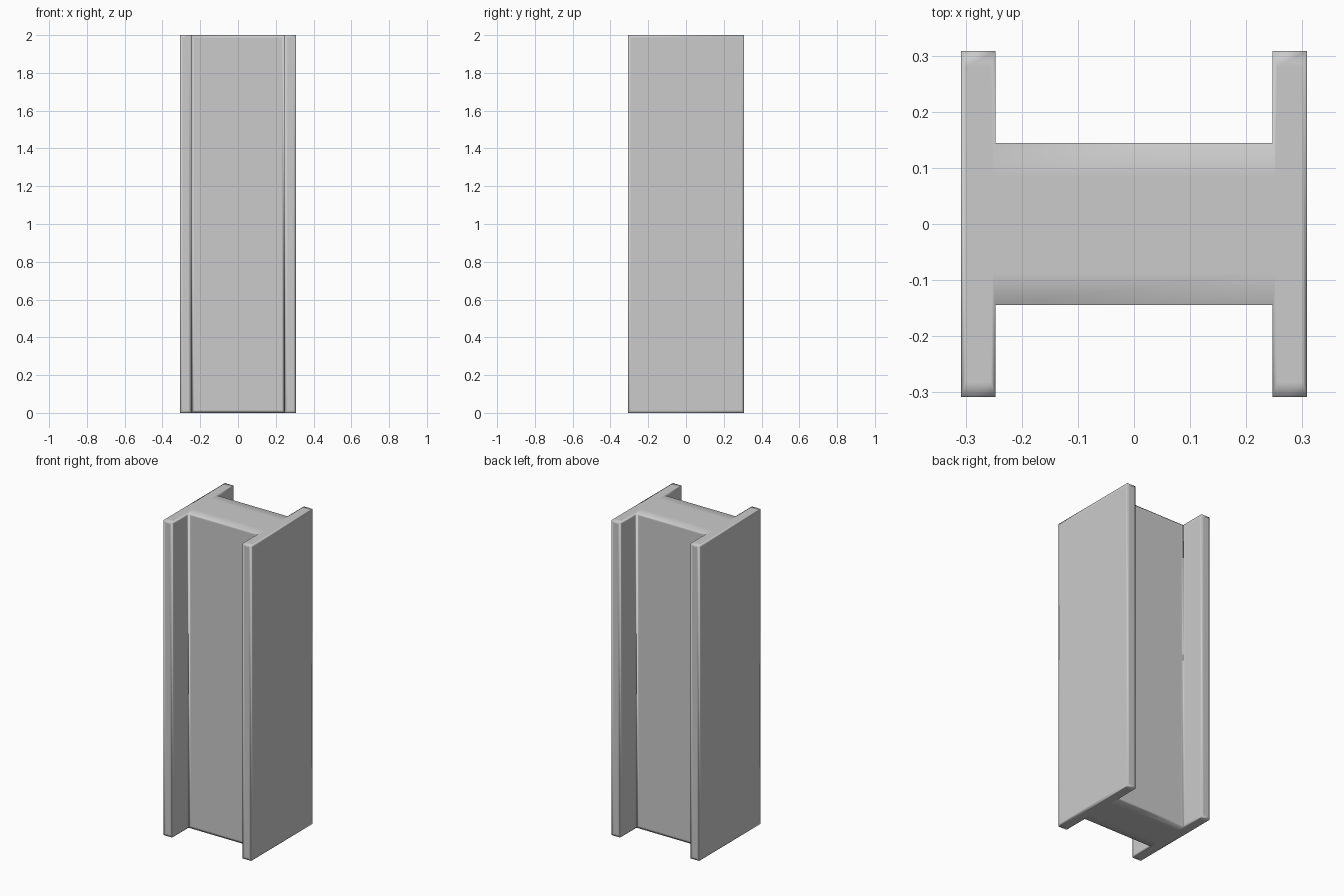
import bpy, bmesh

if "Cube" in bpy.data.objects:
    bpy.data.objects.remove(bpy.data.objects["Cube"])


def h_loop(bm, quarter, z):
    """Mirror one quarter of the H outline into a full counter-clockwise loop."""
    pts = []
    for sx, sy in ((1, 1), (-1, 1), (-1, -1), (1, -1)):
        q = quarter if sx * sy > 0 else quarter[::-1]
        pts += [(sx * x, sy * y, z) for x, y in q]
    return [bm.verts.new(p) for p in pts]


def bridge(bm, a, b):
    n = len(a)
    return [bm.faces.new((a[i], a[(i + 1) % n], b[(i + 1) % n], b[i])) for i in range(n)]


# H section: outer outline and inner support loop for the soft cap edges
outer = [(0.308, 0.308), (0.247, 0.308), (0.247, 0.144)]
inner = [(0.300, 0.280), (0.255, 0.280), (0.252, 0.085)]

bm = bmesh.new()
low, high = h_loop(bm, outer, 0), h_loop(bm, outer, 2)
low_in, high_in = h_loop(bm, inner, 0), h_loop(bm, inner, 2)

# Side walls and end caps, all wound outwards
walls = bridge(bm, low, high)
bridge(bm, high, high_in)
bridge(bm, low_in, low)
bm.faces.new(high_in)
bm.faces.new(low_in[::-1])
bm.normal_update()

# Support loops on each wall keep the smooth shading close to the edges
bmesh.ops.inset_individual(bm, faces=walls, thickness=0.015, use_even_offset=True)
bm.normal_update()
for f in bm.faces:
    f.smooth = True

mesh = bpy.data.meshes.new("h_beam")
bm.to_mesh(mesh)
bm.free()
beam = bpy.data.objects.new("h_beam", mesh)
bpy.context.collection.objects.link(beam)
